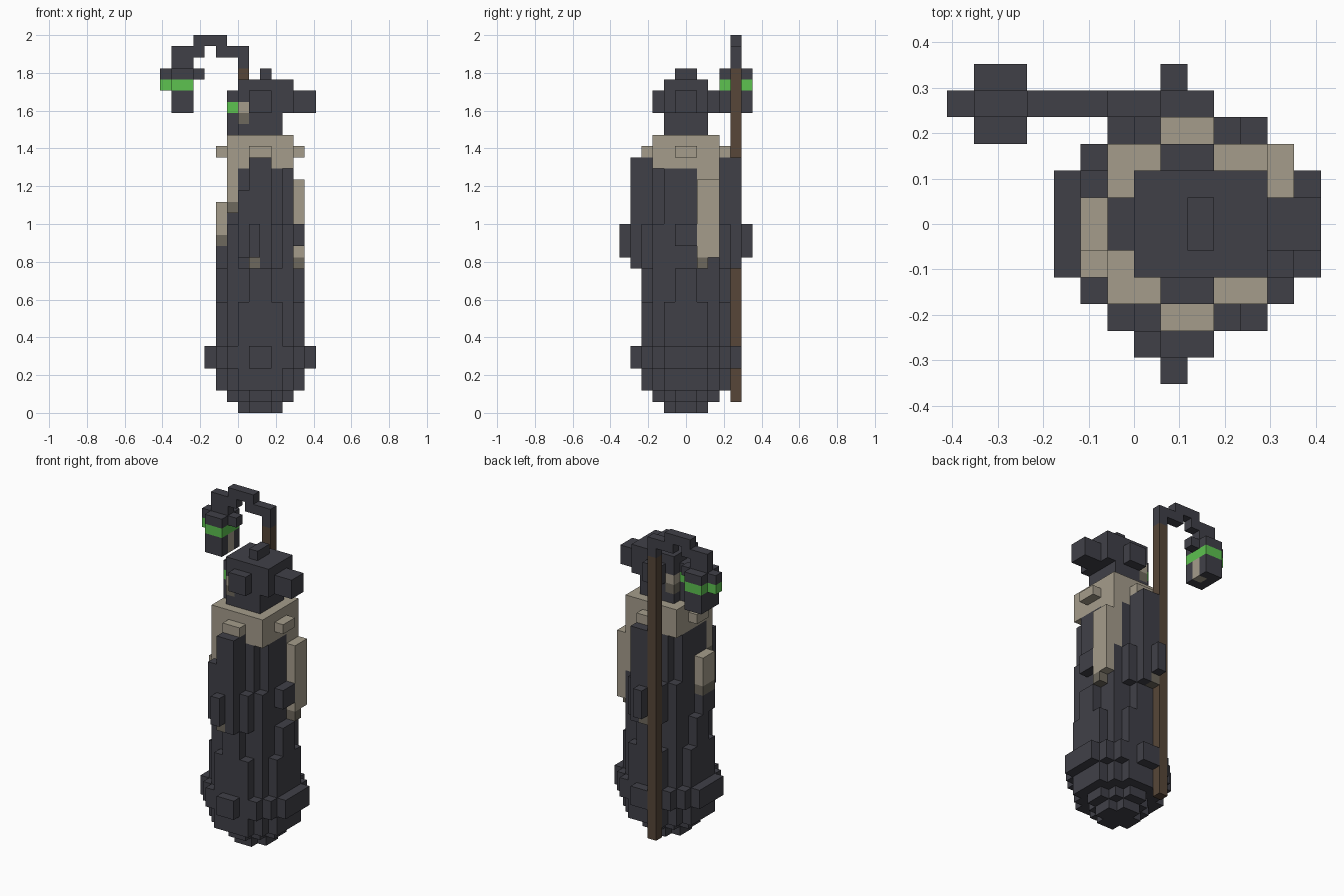
import bpy
import bmesh
from mathutils import Vector

default_cube = bpy.data.objects.get("Cube")
if default_cube:
    bpy.data.objects.remove(default_cube, do_unlink=True)

UNIT = 1 / 17               # edge of one building block
AXIS = Vector((2, 0, 0))    # robe axis, in blocks
cells = {}                  # block position -> (part, material)


def material(name, red, green, blue):
    mat = bpy.data.materials.new(name)
    mat.use_nodes = True
    colour = (red, green, blue, 1)
    mat.diffuse_color = colour
    mat.node_tree.nodes["Principled BSDF"].inputs["Base Color"].default_value = colour
    return mat


dark = material("charcoal cloth", .051, .051, .064)
tan = material("bone linen", .375, .335, .26)
shade = material("dull skin", .155, .14, .11)
wood = material("brown wood", .095, .062, .04)
glow = material("green glow", .11, .54, .08)


def box(part, mat, xs, ys, zs):
    """Claim all blocks in a range; later boxes replace earlier ones."""
    for x in range(*xs):
        for y in range(*ys):
            for z in range(*zs):
                cells[x, y, z] = (part, mat)


def stack(part, mat, bottom, top, *halves):
    """Stepped round layer made of boxes centred on the robe axis."""
    for hx, hy in halves:
        box(part, mat, (-hx, hx), (-hy, hy), (bottom, top))


def build(part):
    """Turn the blocks of one part into a mesh of its exposed faces."""
    bm = bmesh.new()
    mats = []
    for pos, (owner, mat) in cells.items():
        if owner != part:
            continue
        if mat not in mats:
            mats.append(mat)
        centre = Vector(pos) + Vector((.5, .5, .5)) + AXIS
        for axis in range(3):
            for sign in (-1, 1):
                normal = Vector((0, 0, 0))
                normal[axis] = sign
                if tuple(int(p + n) for p, n in zip(pos, normal)) in cells:
                    continue
                u = Vector((0, 0, 0))
                u[(axis + 1) % 3] = .5
                w = normal.cross(u)
                mid = centre + normal / 2
                corners = (mid - u - w, mid + u - w, mid + u + w, mid - u + w)
                face = bm.faces.new([bm.verts.new(c * UNIT) for c in corners])
                face.material_index = mats.index(mat)
    bmesh.ops.remove_doubles(bm, verts=bm.verts, dist=UNIT / 100)
    bmesh.ops.dissolve_limit(bm, angle_limit=.01, verts=bm.verts,
                             edges=bm.edges, delimit={'MATERIAL'})
    mesh = bpy.data.meshes.new(part)
    bm.to_mesh(mesh)
    bm.free()
    for mat in mats:
        mesh.materials.append(mat)
    bpy.context.collection.objects.link(bpy.data.objects.new(part, mesh))


# Robe: stepped hem, skirt and upper body
stack("robe", dark, 0, 1, (2, 1), (1, 2))
stack("robe", dark, 1, 2, (3, 1), (2, 2), (1, 3))
stack("robe", dark, 2, 4, (4, 2), (3, 3), (2, 4))
stack("robe", dark, 4, 6, (5, 2), (4, 3), (3, 4), (1, 5))
stack("robe", dark, 6, 10, (4, 2), (3, 3), (2, 4))
stack("robe", dark, 10, 13, (4, 1), (3, 3), (1, 4))
stack("robe", dark, 13, 17, (3, 3), (2, 4))
stack("robe", dark, 17, 22, (3, 2), (2, 3))
box("robe", dark, (-4, -3), (-2, 0), (13, 15))
box("robe", dark, (3, 4), (-1, 1), (15, 17))

# Sleeves hanging on both sides, with cuffs and hands
stack("sleeves", dark, 13, 23, (1, 5))
box("sleeves", dark, (-1, 0), (-6, 6), (14, 17))
box("sleeves", dark, (-2, -1), (-5, -4), (14, 20))
for y in (-5, 4):
    box("hands", shade, (-1, 0), (y, y + 1), (13, 14))

# Linen mantle, collar and hanging ends
stack("mantle", tan, 22, 25, (3, 3))
stack("mantle", tan, 23, 24, (4, 1), (1, 4))
box("mantle", tan, (-3, -2), (-3, -2), (19, 22))
box("mantle", shade, (-3, -2), (-3, -2), (18, 19))
box("mantle", tan, (-4, -3), (-2, 0), (16, 19))
box("mantle", shade, (-4, -3), (-2, 0), (15, 16))
box("mantle", tan, (2, 3), (1, 3), (17, 22))
box("mantle", tan, (3, 4), (1, 3), (14, 21))
box("mantle", shade, (3, 4), (1, 2), (13, 14))

# Hood with peak and drooping tail
stack("hood", dark, 25, 26, (2, 2))
box("hood", dark, (-3, -2), (-1, 1), (25, 29))
box("hood", dark, (-1, 2), (-2, 2), (26, 27))
box("hood", dark, (-2, 3), (-2, 2), (27, 30))
stack("hood", dark, 27, 29, (1, 3))
box("hood", dark, (3, 5), (-1, 1), (27, 29))
box("hood", dark, (0, 1), (-1, 1), (30, 31))

# Face and glowing eyes
box("face", tan, (-2, -1), (-2, 2), (26, 28))
box("face", shade, (-2, -1), (-2, 2), (26, 27))
box("face", tan, (-2, -1), (-2, 2), (27, 28))
box("eyes", glow, (-3, -2), (-1, 1), (27, 28))

# Staff and its curled crook
row = (4, 5)
box("staff", wood, (-2, -1), row, (1, 31))
box("crook", dark, (-2, -1), row, (31, 33))
box("crook", dark, (-4, -1), row, (32, 33))
box("crook", dark, (-6, -3), row, (33, 34))
box("crook", dark, (-8, -5), row, (32, 33))
box("crook", dark, (-8, -6), row, (31, 32))

# Lantern with glowing band
box("lantern", dark, (-8, -6), (3, 6), (27, 31))
box("lantern", dark, (-9, -5), row, (30, 31))
box("lantern", glow, (-8, -6), (3, 6), (29, 30))
box("lantern", glow, (-9, -8), row, (29, 30))
box("lantern", tan, (-7, -6), row, (27, 29))

for part in dict.fromkeys(owner for owner, mat in cells.values()):
    build(part)
